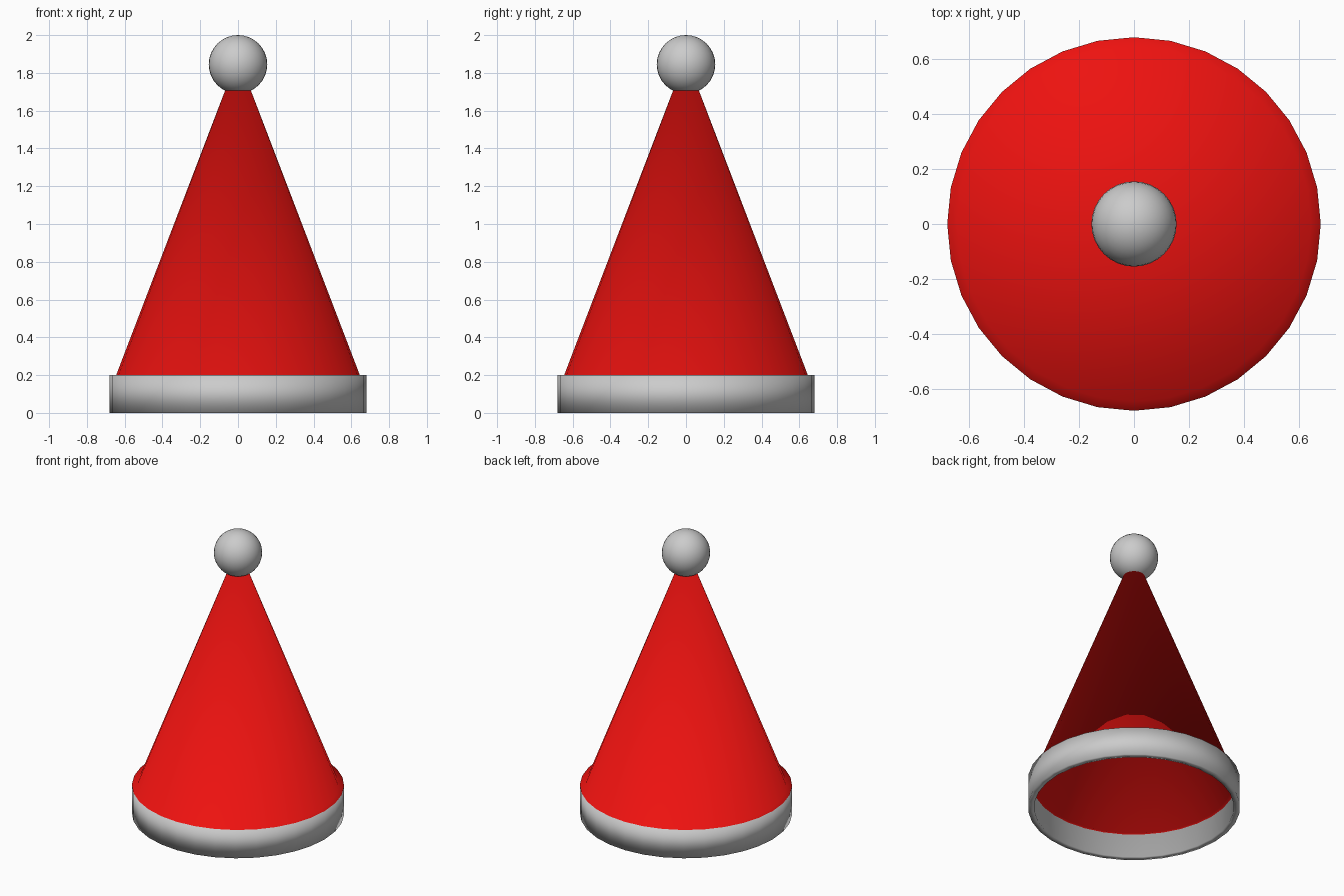
import bpy, bmesh, math

if "Cube" in bpy.data.objects:
    bpy.data.objects.remove(bpy.data.objects["Cube"])

SIDES = 32


def make_material(name, color):
    mat = bpy.data.materials.new(name)
    mat.diffuse_color = color
    mat.use_nodes = True
    mat.node_tree.nodes["Principled BSDF"].inputs["Base Color"].default_value = mat.diffuse_color
    return mat


def add_object(name, bm):
    for f in bm.faces:
        f.smooth = True
    mesh = bpy.data.meshes.new(name)
    bm.to_mesh(mesh)
    bm.free()
    obj = bpy.data.objects.new(name, mesh)
    bpy.context.collection.objects.link(obj)
    return obj


trim = make_material("trim", (0.8, 0.8, 0.8, 1))
red = make_material("red_cloth", (0.85, 0.006, 0.005, 1))

# Hat shell: upright brim band, narrow ledge, then cone up to the tip
profile = [(0.68, 0.0), (0.68, 0.2), (0.645, 0.2)]
bm = bmesh.new()
rings = []
for r, z in profile:
    rings.append([bm.verts.new((r * math.cos(2 * math.pi * i / SIDES),
                                r * math.sin(2 * math.pi * i / SIDES), z))
                  for i in range(SIDES)])
tip = bm.verts.new((0, 0, 1.885))
for k, (low, high) in enumerate(zip(rings, rings[1:])):
    for i in range(SIDES):
        j = (i + 1) % SIDES
        face = bm.faces.new((low[i], low[j], high[j], high[i]))
        face.material_index = min(k, 1)
for i in range(SIDES):
    face = bm.faces.new((rings[-1][i], rings[-1][(i + 1) % SIDES], tip))
    face.material_index = 1
hat = add_object("hat_shell", bm)
hat.data.materials.append(trim)
hat.data.materials.append(red)

# Cloth thickness, grown inwards
solid = hat.modifiers.new("thickness", 'SOLIDIFY')
solid.thickness = 0.04
solid.offset = -1

# Pompom on the tip
bm = bmesh.new()
bmesh.ops.create_uvsphere(bm, u_segments=32, v_segments=16, radius=0.155)
pompom = add_object("pompom", bm)
pompom.location.z = 1.845
